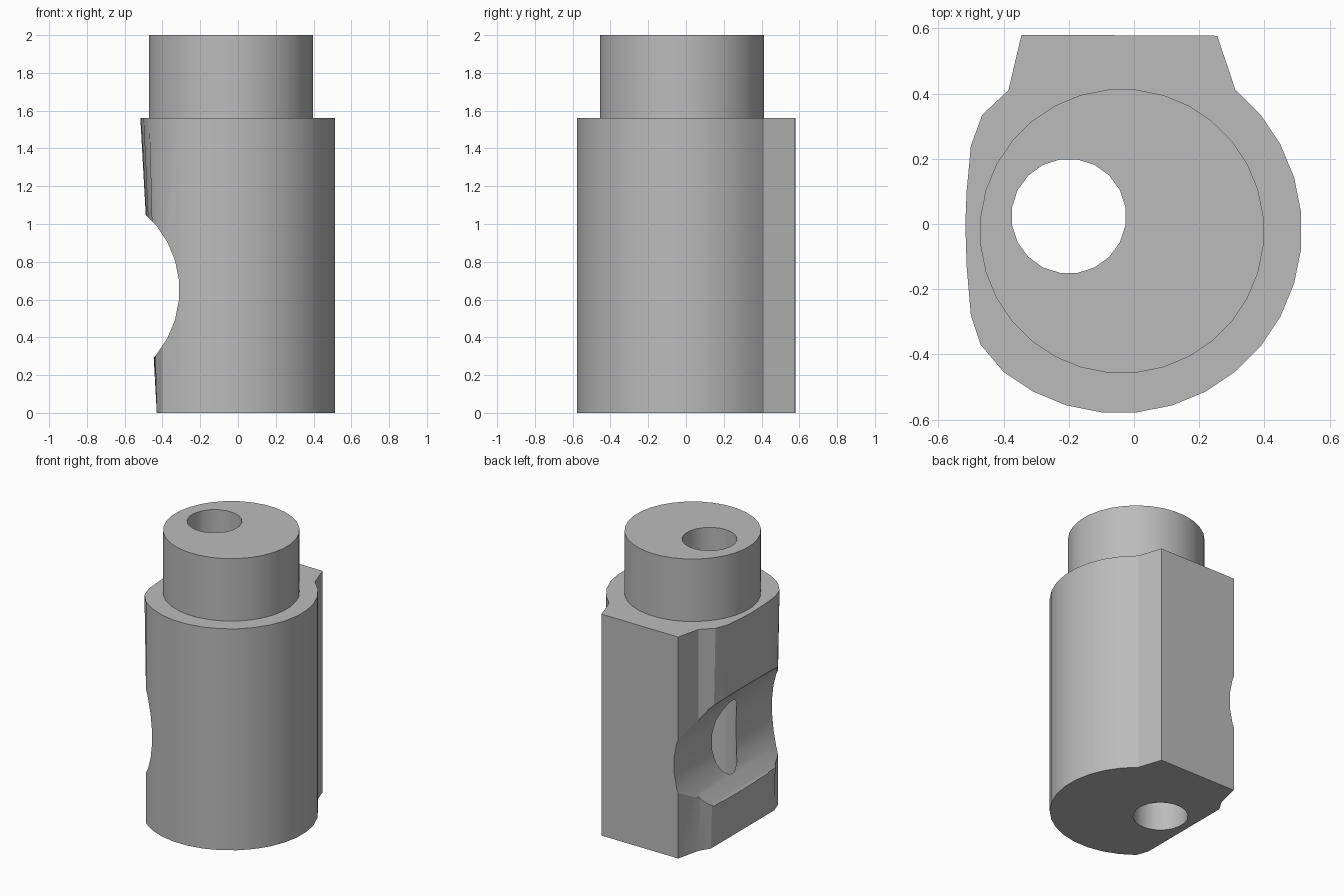
import bpy, bmesh
from math import cos, sin, pi, radians

if "Cube" in bpy.data.objects:
    bpy.data.objects.remove(bpy.data.objects["Cube"], do_unlink=True)

GREY = (0.5, 0.5, 0.5, 1.0)
mat = bpy.data.materials.new("machined grey")
mat.use_nodes = True
mat.diffuse_color = GREY
mat.node_tree.nodes["Principled BSDF"].inputs["Base Color"].default_value = GREY


def loft(name, low, high, z0, z1):
    """Solid between two matching outlines."""
    bm = bmesh.new()
    a = [bm.verts.new((x, y, z0)) for x, y in low]
    b = [bm.verts.new((x, y, z1)) for x, y in high]
    n = len(a)
    bm.faces.new(a[::-1])
    bm.faces.new(b)
    for i in range(n):
        j = (i + 1) % n
        bm.faces.new((a[i], a[j], b[j], b[i]))
    bmesh.ops.recalc_face_normals(bm, faces=bm.faces)
    me = bpy.data.meshes.new(name)
    bm.to_mesh(me)
    bm.free()
    ob = bpy.data.objects.new(name, me)
    bpy.context.collection.objects.link(ob)
    me.materials.append(mat)
    return ob


def arc(cx, cy, r, n, first=0, last=None):
    last = n if last is None else last
    return [(cx + r * cos((i + 0.5) * 2 * pi / n), cy + r * sin((i + 0.5) * 2 * pi / n))
            for i in range(first, last)]


def boolean(target, tool, operation):
    mod = target.modifiers.new(tool.name, "BOOLEAN")
    mod.object, mod.operation, mod.solver = tool, operation, "EXACT"
    bpy.context.view_layer.objects.active = target
    bpy.ops.object.modifier_apply(modifier=mod.name)
    bpy.data.objects.remove(tool, do_unlink=True)


# Body outline: round front, tab at the back, tapering pad on the right side
round_front = arc(-0.045, -0.02, 0.56, 32, -10, 5)
tab = [(0.255, 0.577), (-0.345, 0.58), (-0.385, 0.41)]
pad_top = [(-0.465, 0.335), (-0.50, 0.24), (-0.513, 0.10), (-0.517, 0.0),
           (-0.513, -0.13), (-0.50, -0.28), (-0.47, -0.37)]
pad_bottom = [(-0.43, y) for x, y in pad_top]
near_front = arc(-0.045, -0.02, 0.56, 32, 20, 22)
body = loft("body", round_front + tab + pad_bottom + near_front,
            round_front + tab + pad_top + near_front, 0, 1.56)

# Neck
ring = arc(-0.037, -0.022, 0.436, 32)
boolean(body, loft("neck", ring, ring, 1.5, 2.0), "UNION")

# Curved groove across the right side
ring = arc(-0.31 - 0.54, 0.65, 0.54, 32)
groove = loft("groove", ring, ring, -1, 1)
groove.rotation_euler = (radians(90), 0, 0)
bpy.context.view_layer.update()
boolean(body, groove, "DIFFERENCE")

# Through hole
ring = arc(-0.2, 0.024, 0.176, 20)
boolean(body, loft("hole", ring, ring, -1, 3), "DIFFERENCE")

bpy.ops.object.select_all(action="DESELECT")
body.select_set(True)
bpy.context.view_layer.objects.active = body
bpy.ops.object.shade_smooth_by_angle(angle=radians(25))
